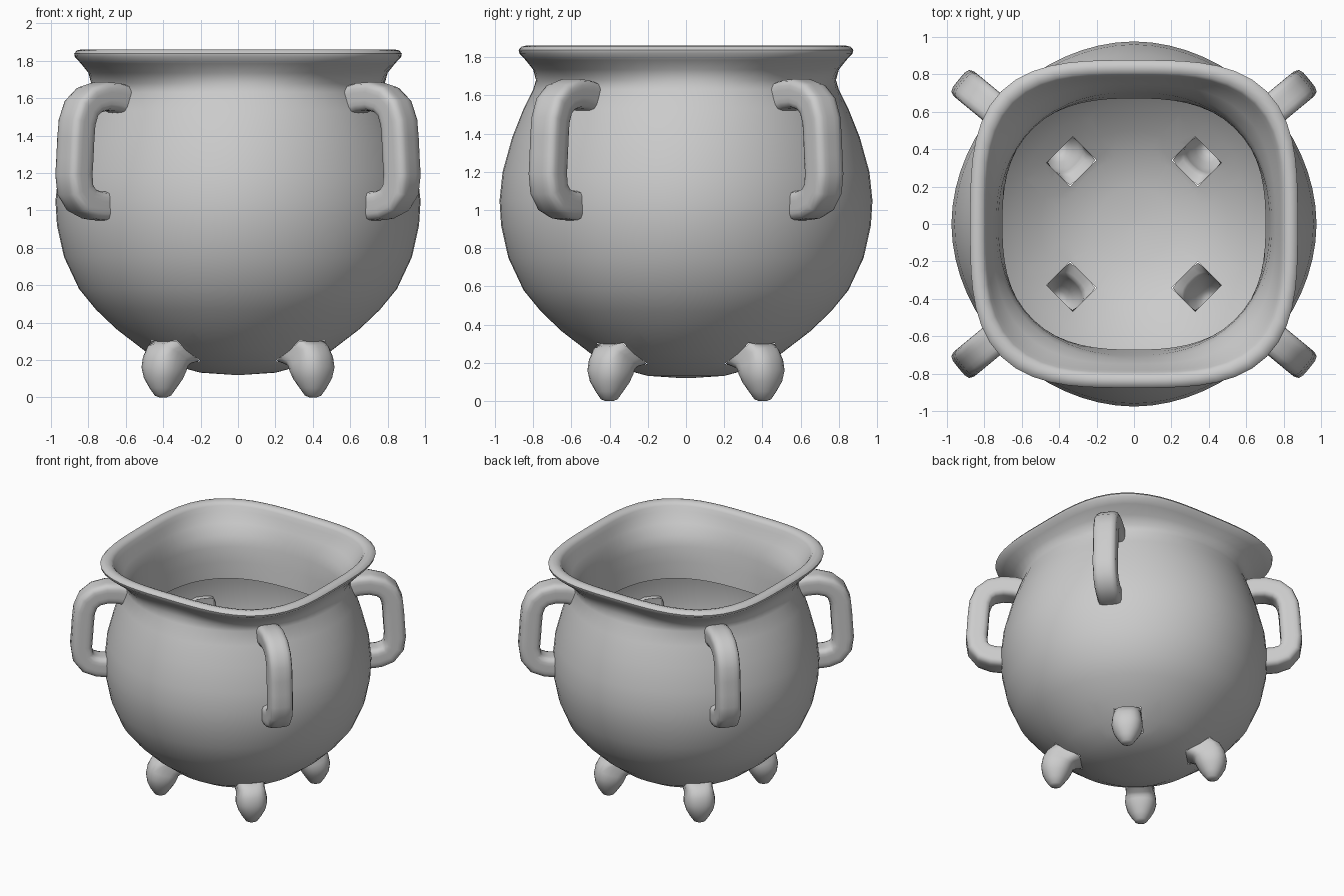
import bpy, bmesh
from math import cos, sin, radians, pi
from mathutils import Vector, Matrix

if "Cube" in bpy.data.objects:
    bpy.data.objects.remove(bpy.data.objects["Cube"])


def sq(theta, n):
    """Radius of a unit superellipse (n=2 circle, larger n squarer)."""
    return (abs(cos(theta)) ** n + abs(sin(theta)) ** n) ** (-1 / n)


def loft(rings, cap_start=False, cap_end=False):
    """Skin a list of point rings into a bmesh sheet."""
    bm = bmesh.new()
    rows = [[bm.verts.new(p) for p in ring] for ring in rings]
    for a, b in zip(rows, rows[1:]):
        for i in range(len(a)):
            j = (i + 1) % len(a)
            bm.faces.new((a[i], a[j], b[j], b[i]))
    if cap_start:
        bm.faces.new(rows[0][::-1])
    if cap_end:
        bm.faces.new(rows[-1])
    return bm


def finish(name, bm, angle=0.0, deg=50):
    """Turn about z, make the object and shade it smooth."""
    bm.transform(Matrix.Rotation(angle, 4, 'Z'))
    me = bpy.data.meshes.new(name)
    bm.to_mesh(me)
    bm.free()
    ob = bpy.data.objects.new(name, me)
    bpy.context.collection.objects.link(ob)
    bpy.ops.object.select_all(action='DESELECT')
    ob.select_set(True)
    bpy.context.view_layer.objects.active = ob
    bpy.ops.object.shade_smooth_by_angle(angle=radians(deg))


def flat_ring(c, z, a, n, shear=0.0, seg=24, ys=1.0):
    """Ring around (c, 0, z); shear lifts its outer side."""
    pts = []
    for i in range(seg):
        t = 2 * pi * i / seg
        r = a * sq(t, n)
        x, y = r * cos(t), r * sin(t)
        pts.append(Vector((c + x, y * ys, z + shear * x)))
    return pts


# Pot sheet: half width, height, squareness, depth factor;
# up the outside, over the rim, down the inner collar that hangs free
profile = [
    (0.02, 0.12, 2, 1), (0.2, 0.132, 2, 1), (0.36, 0.175, 2, 1), (0.5, 0.25, 2, 1),
    (0.65, 0.365, 2, 1), (0.76, 0.47, 2, 1), (0.85, 0.58, 2, 1), (0.93, 0.75, 1.95, 1),
    (0.968, 0.92, 1.93, 1), (0.976, 1.05, 1.92, 1), (0.96, 1.2, 1.92, 1),
    (0.91, 1.38, 1.93, 1), (0.85, 1.53, 2.0, 1), (0.8, 1.63, 2.1, 1),
    (0.785, 1.68, 2.3, 1), (0.80, 1.735, 2.7, 1), (0.84, 1.785, 3.1, 1),
    (0.872, 1.82, 3.3, 1), (0.876, 1.838, 3.3, 1), (0.862, 1.855, 3.3, 1),
    (0.835, 1.861, 3.3, 1), (0.807, 1.853, 3.3, 1), (0.793, 1.835, 3.3, 1),
    (0.782, 1.80, 3.2, 1), (0.755, 1.73, 2.8, 0.99), (0.735, 1.66, 2.4, 0.98),
    (0.725, 1.58, 2.3, 0.97), (0.715, 1.46, 2.4, 0.96), (0.703, 1.33, 2.6, 0.955)]
pot = loft([flat_ring(0, z, a, n, 0, 64, ys) for a, z, n, ys in profile], cap_start=True)


def pot_height(r):
    """Height of the pot's underside at a distance r from the axis."""
    for (a, za, *_), (b, zb, *_) in zip(profile, profile[1:]):
        if a <= r <= b:
            return za + (zb - za) * (r - a) / (b - a)


corners = [radians(a) for a in (45, 135, 225, 315)]
MOUTH, HALF_R, HALF_T = 0.473, 0.09, 0.1

# Square openings in the pot floor that lead into the hollow feet
for ang in corners:
    u, v = Vector((cos(ang), sin(ang), 0)), Vector((-sin(ang), cos(ang), 0))

    def near(f, k):
        p = f.calc_center_median()
        return (p.z < 0.6 and abs(p.dot(u) - MOUTH) < HALF_R * k
                and abs(p.dot(v)) < HALF_T * k)

    for co, no in ((u * (MOUTH - HALF_R), u), (u * (MOUTH + HALF_R), u),
                   (v * HALF_T, v), (v * -HALF_T, v)):
        faces = [f for f in pot.faces if near(f, 2.2)]
        geom = faces + list({e for f in faces for e in f.edges}) \
            + list({w for f in faces for w in f.verts})
        bmesh.ops.bisect_plane(pot, geom=geom, plane_co=co, plane_no=no)
    bmesh.ops.delete(pot, geom=[f for f in pot.faces if near(f, 1.0)], context='FACES')
finish("pot", pot)

# Feet: hollow, from a square mouth in the floor down to a blunt tip
mouth = []
for i in range(24):
    t = 2 * pi * i / 24
    q = sq(t, 12)
    x, y = MOUTH + HALF_R * q * cos(t), HALF_T * q * sin(t)
    mouth.append(Vector((x, y, pot_height((x * x + y * y) ** 0.5))))
foot = [(0.525, 0.225, 0.102, 3, 0.55), (0.55, 0.19, 0.11, 2.6, 0.3),
        (0.56, 0.15, 0.112, 2.5, 0.12), (0.565, 0.10, 0.099, 2.3, 0.04),
        (0.567, 0.05, 0.072, 2, 0), (0.568, 0.01, 0.044, 2, 0), (0.568, 0, 0.02, 2, 0)]
for k, ang in enumerate(corners):
    rings = [mouth] + [flat_ring(c, z, a, n, s) for c, z, a, n, s in foot]
    finish(f"foot_{k + 1}", loft(rings[::-1], cap_start=True), ang, 80)

# Handles: rounded square section swept along a C in the (radius, height) plane
path = [(0.815, 1.592), (0.87, 1.605), (0.95, 1.61), (1.03, 1.59), (1.085, 1.545),
        (1.115, 1.47), (1.124, 1.38), (1.13, 1.28), (1.137, 1.19), (1.127, 1.11),
        (1.085, 1.055), (1.02, 1.03), (0.97, 1.024), (0.92, 1.022)]
rings = []
for i, (r, z) in enumerate(path):
    a, b = path[max(i - 1, 0)], path[min(i + 1, len(path) - 1)]
    t = Vector((b[0] - a[0], 0, b[1] - a[1])).normalized()
    side = Vector((-t.z, 0, t.x))
    ring = []
    for s in range(24):
        th = 2 * pi * s / 24
        q = sq(th, 5)
        ring.append(Vector((r, 0, z)) + side * (0.077 * q * cos(th))
                    + Vector((0, 0.086 * q * sin(th), 0)))
    rings.append(ring)
for k, deg in enumerate((39.5, 140.5, 219.5, 320.5)):
    bm = loft(rings)
    bmesh.ops.recalc_face_normals(bm, faces=bm.faces)
    finish(f"handle_{k + 1}", bm, radians(deg))
